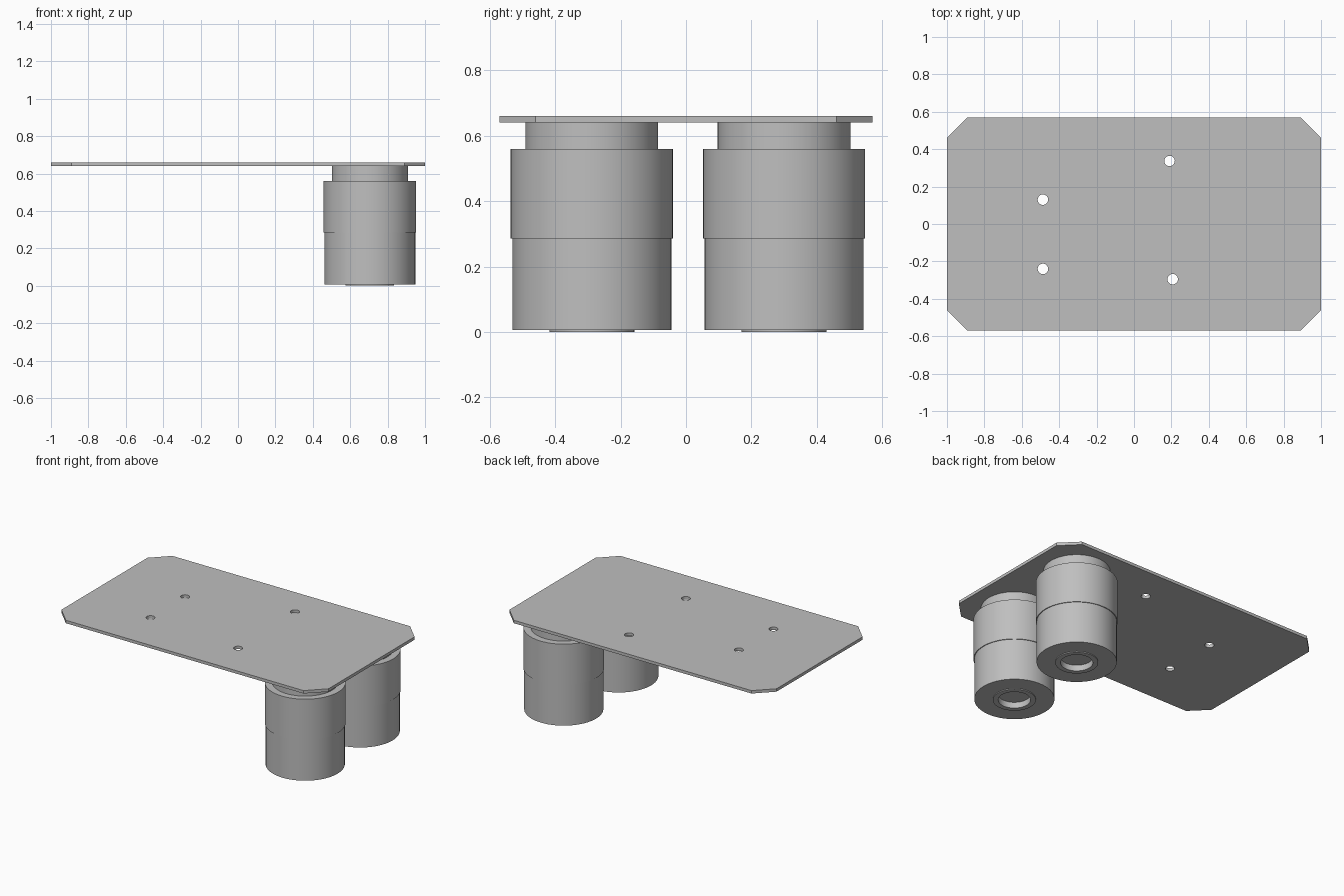
import bpy
import bmesh
import math
from mathutils import Matrix, Vector

cube = bpy.data.objects.get("Cube")
if cube:
    bpy.data.objects.remove(cube, do_unlink=True)

# Single grey metal
metal = bpy.data.materials.new("grey metal")
metal.use_nodes = True
GREY = (0.52, 0.52, 0.52, 1)
metal.diffuse_color = GREY
metal.node_tree.nodes["Principled BSDF"].inputs["Base Color"].default_value = GREY


def add_object(name, bm):
    bmesh.ops.recalc_face_normals(bm, faces=bm.faces)
    mesh = bpy.data.meshes.new(name)
    bm.to_mesh(mesh)
    bm.free()
    mesh.materials.append(metal)
    obj = bpy.data.objects.new(name, mesh)
    bpy.context.collection.objects.link(obj)
    return obj


def select_only(obj):
    bpy.ops.object.select_all(action='DESELECT')
    obj.select_set(True)
    bpy.context.view_layer.objects.active = obj


def lathe(name, profile, location, steps=64):
    """Spin a radius/height profile around the vertical axis."""
    bm = bmesh.new()
    verts = [bm.verts.new((r, 0, z)) for r, z in profile]
    edges = [bm.edges.new(pair) for pair in zip(verts, verts[1:])]
    bmesh.ops.spin(bm, geom=verts + edges, cent=(0, 0, 0), axis=(0, 0, 1),
                   angle=math.tau, steps=steps)
    bmesh.ops.remove_doubles(bm, verts=bm.verts, dist=0.0001)
    obj = add_object(name, bm)
    obj.location = location
    select_only(obj)
    bpy.ops.object.shade_smooth_by_angle(angle=math.radians(30))
    return obj


# Mounting plate with chamfered corners
HX, HY, CUT = 1.0, 0.57, 0.11
BOTTOM, TOP = 0.64, 0.66
outline = []
for sx, sy in ((1, 1), (-1, 1), (-1, -1), (1, -1)):
    corner = [(sx * HX, sy * (HY - CUT)), (sx * (HX - CUT), sy * HY)]
    outline += corner if sx * sy > 0 else corner[::-1]
bm = bmesh.new()
face = bm.faces.new([bm.verts.new((x, y, BOTTOM)) for x, y in outline])
raised = bmesh.ops.extrude_face_region(bm, geom=[face])["geom"]
bmesh.ops.translate(bm, vec=Vector((0, 0, TOP - BOTTOM)),
                    verts=[v for v in raised if isinstance(v, bmesh.types.BMVert)])
plate = add_object("mounting_plate", bm)

# Four drilled bolt holes
bm = bmesh.new()
for x, y in ((-0.487, 0.13), (-0.487, -0.24), (0.19, 0.337), (0.207, -0.295)):
    bmesh.ops.create_cone(bm, cap_ends=True, segments=32, radius1=0.028,
                          radius2=0.028, depth=0.2,
                          matrix=Matrix.Translation((x, y, TOP)))
drill = add_object("hole_cutter", bm)
drill.hide_render = True
cut = plate.modifiers.new("bolt holes", 'BOOLEAN')
cut.operation = 'DIFFERENCE'
cut.solver = 'EXACT'
cut.object = drill
select_only(plate)
bpy.ops.object.modifier_apply(modifier=cut.name)
bpy.data.objects.remove(drill, do_unlink=True)
bpy.ops.object.shade_smooth_by_angle(angle=math.radians(30))

# Two stepped canisters with a neck above and a recessed boss below
canister = [
    (0, 0.04), (0.098, 0.04), (0.098, 0), (0.13, 0), (0.13, 0.006),
    (0.243, 0.006), (0.243, 0.285), (0.248, 0.285), (0.248, 0.56),
    (0.203, 0.56), (0.203, BOTTOM), (0, BOTTOM),
]
for name, y in (("front_canister", -0.288), ("back_canister", 0.30)):
    lathe(name, canister, (0.705, y, 0))
